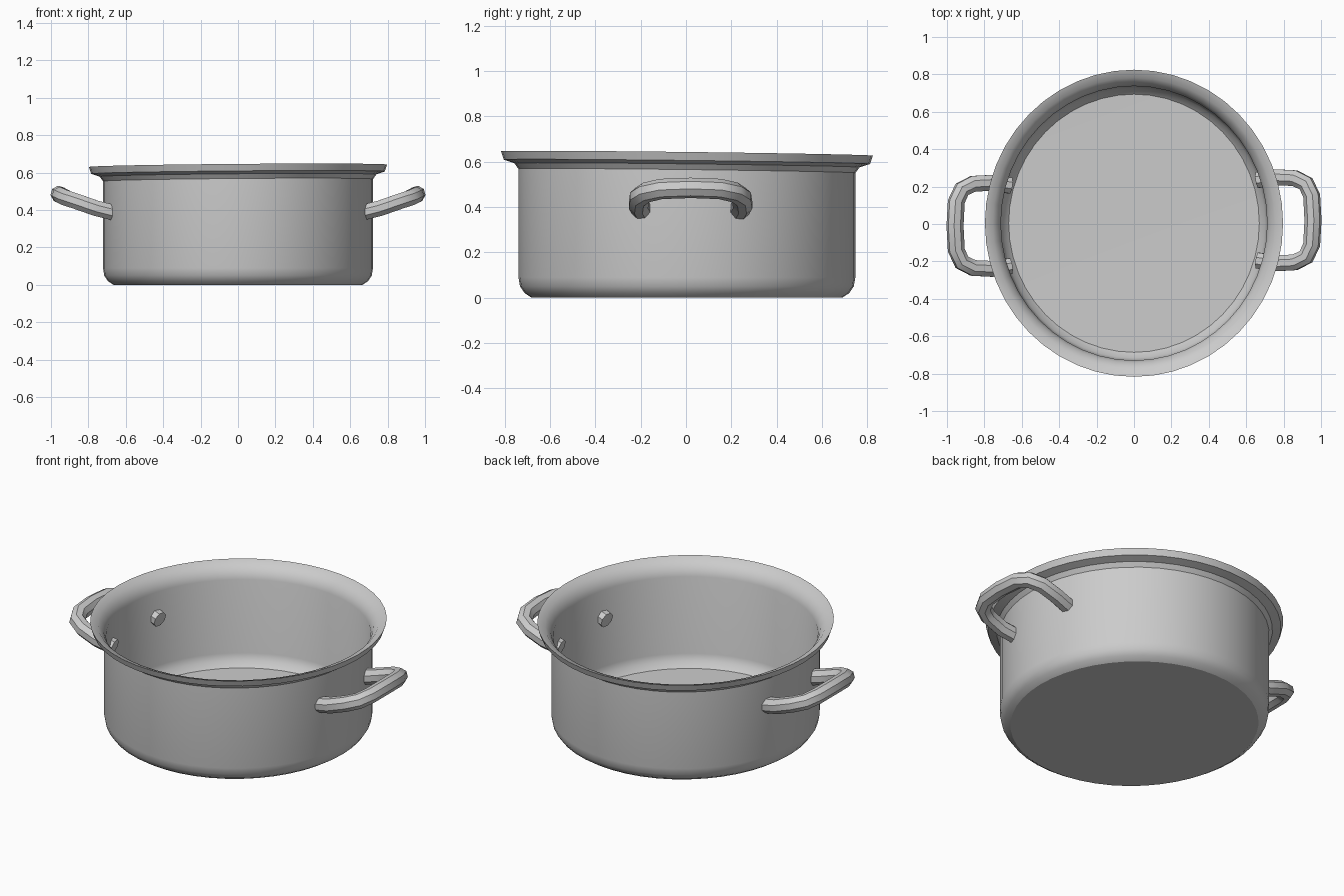
import bpy, bmesh, math
from mathutils import Vector

cube = bpy.data.objects.get("Cube")
if cube:
    bpy.data.objects.remove(cube, do_unlink=True)

# Single metal colour
metal = bpy.data.materials.new("grey metal")
metal.use_nodes = True
GREY = (0.6, 0.6, 0.6, 1)
metal.diffuse_color = GREY
metal.node_tree.nodes["Principled BSDF"].inputs["Base Color"].default_value = GREY


def finish(obj, angle):
    """Give the part its material and smooth shading with sharp edges."""
    obj.data.materials.clear()
    obj.data.materials.append(metal)
    bpy.ops.object.select_all(action="DESELECT")
    obj.select_set(True)
    bpy.context.view_layer.objects.active = obj
    bpy.ops.object.shade_smooth_by_angle(angle=math.radians(angle))


def lathe(name, profile, steps, y_scale, y_shift):
    """Revolve a radius/height profile into a slightly oval part."""
    bm = bmesh.new()
    verts = [bm.verts.new((r, 0, z)) for r, z in profile]
    edges = [bm.edges.new(pair) for pair in zip(verts, verts[1:])]
    bmesh.ops.spin(bm, geom=verts + edges, cent=(0, 0, 0), axis=(0, 0, 1),
                   angle=math.tau, steps=steps, use_duplicate=False)
    bmesh.ops.remove_doubles(bm, verts=bm.verts, dist=0.0005)
    bmesh.ops.recalc_face_normals(bm, faces=bm.faces)
    for v in bm.verts:
        v.co.y = v.co.y * y_scale + y_shift
        if v.co.z > 0.5:  # the rim leans gently toward the front
            v.co.z += 0.008 * v.co.x - 0.012 * v.co.y
    mesh = bpy.data.meshes.new(name)
    bm.to_mesh(mesh)
    bm.free()
    obj = bpy.data.objects.new(name, mesh)
    bpy.context.collection.objects.link(obj)
    finish(obj, 32)


def handle(name, side, y_shift):
    """Sweep a rounded section along a bent grip; its ends pass through the wall."""
    half = [(0.66, 0.215, 0.385), (0.76, 0.23, 0.41), (0.86, 0.225, 0.445),
            (0.92, 0.195, 0.465), (0.95, 0.13, 0.48)]
    path = half + [(0.957, 0, 0.485)] + [(x, -y, z) for x, y, z in reversed(half)]
    points = [Vector((x, y, z)) for x, y, z in path]
    bm = bmesh.new()
    rings = []
    sides = 8
    for i, p in enumerate(points):
        along = (points[min(i + 1, len(points) - 1)] - points[max(i - 1, 0)]).normalized()
        up = Vector((-0.3, 0, 1))
        across = along.cross(up).normalized()
        up = across.cross(along)
        ring = []
        for k in range(sides):
            a = math.tau * (k + 0.5) / sides
            co = p + across * math.cos(a) * 0.046 + up * math.sin(a) * 0.045
            ring.append(bm.verts.new((co.x * side, co.y * side + y_shift, co.z)))
        rings.append(ring)
    for a, b in zip(rings, rings[1:]):
        for k in range(sides):
            n = (k + 1) % sides
            bm.faces.new((a[k], a[n], b[n], b[k]))
    bm.faces.new(rings[0])
    bm.faces.new(rings[-1])
    bmesh.ops.recalc_face_normals(bm, faces=bm.faces)
    mesh = bpy.data.meshes.new(name)
    bm.to_mesh(mesh)
    bm.free()
    obj = bpy.data.objects.new(name, mesh)
    bpy.context.collection.objects.link(obj)
    finish(obj, 40)


# Pot: base, rounded lower edge, wall, flared rim, inner wall and floor
pot_profile = [(0, 0), (0.665, 0), (0.695, 0.02), (0.715, 0.05), (0.722, 0.09),
               (0.722, 0.56), (0.74, 0.585), (0.785, 0.6), (0.797, 0.637),
               (0.755, 0.622), (0.725, 0.585), (0.712, 0.55), (0.712, 0.1),
               (0.7, 0.06), (0.67, 0.03), (0, 0.02)]
lathe("pot_body", pot_profile, 48, 1.03, 0.004)

# Side handles
handle("left_handle", 1, 0.02)
handle("right_handle", -1, -0.01)
